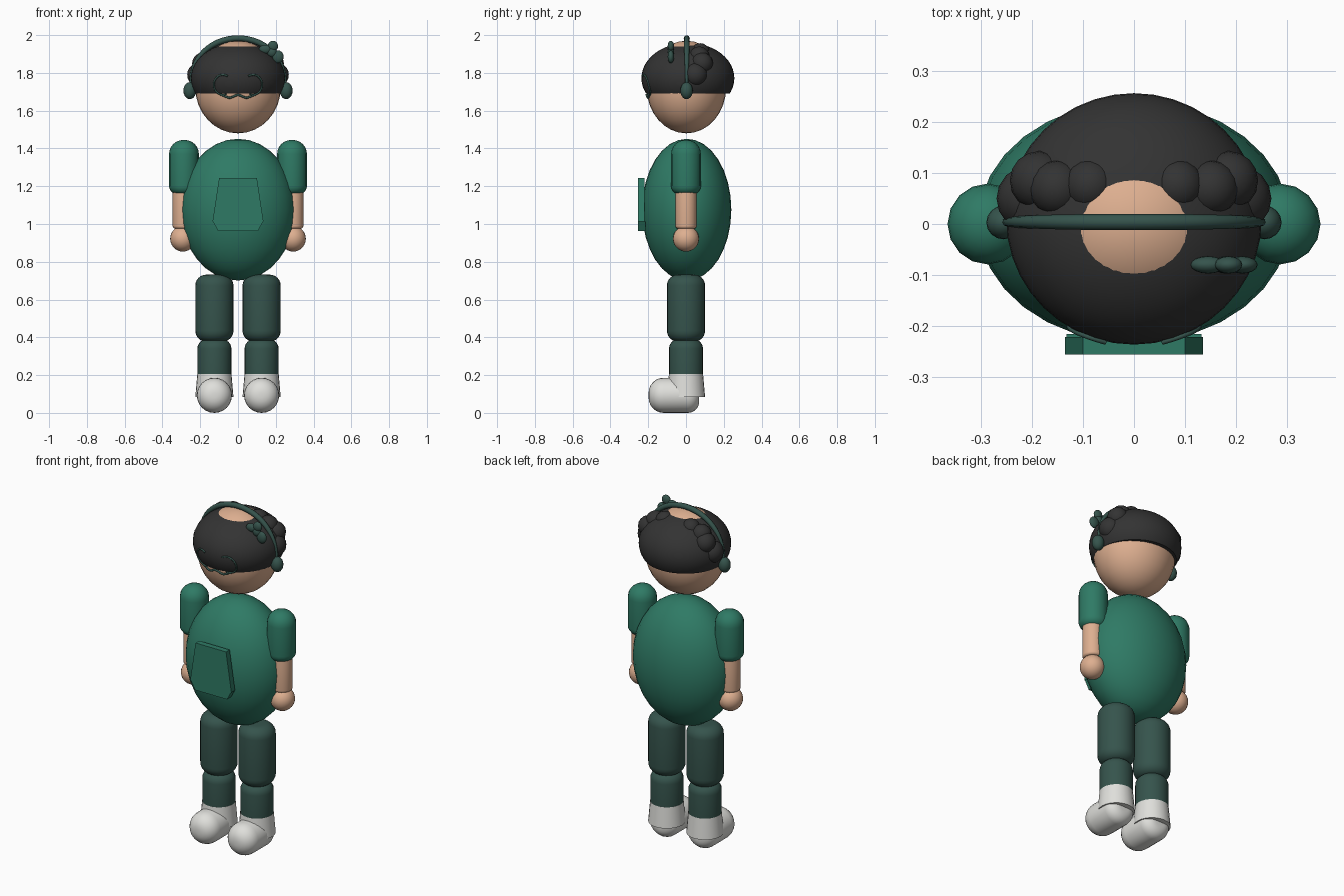
import bpy, bmesh, math
from mathutils import Vector, Matrix

if "Cube" in bpy.data.objects:
    bpy.data.objects.remove(bpy.data.objects["Cube"])


def material(name, rgb):
    m = bpy.data.materials.new(name)
    m.diffuse_color = (*rgb, 1)
    m.use_nodes = True
    m.node_tree.nodes["Principled BSDF"].inputs["Base Color"].default_value = m.diffuse_color
    return m


GREEN = material("shirt green", (0.028, 0.195, 0.130))
DARK = material("dark green", (0.036, 0.088, 0.073))
SKIN = material("skin", (0.73, 0.43, 0.28))
HAIR = material("hair black", (0.033, 0.033, 0.033))
WHITE = material("shoe white", (0.74, 0.74, 0.71))


def finish(name, bm, mat, angle=40):
    bmesh.ops.recalc_face_normals(bm, faces=bm.faces)
    me = bpy.data.meshes.new(name)
    bm.to_mesh(me)
    bm.free()
    me.materials.append(mat)
    ob = bpy.data.objects.new(name, me)
    bpy.context.collection.objects.link(ob)
    bpy.ops.object.select_all(action='DESELECT')
    ob.select_set(True)
    bpy.context.view_layer.objects.active = ob
    bpy.ops.object.shade_smooth_by_angle(angle=math.radians(angle))
    return ob


def ellipsoid(name, c, r, mat, seg=32, rings=16, cut_z=None):
    bm = bmesh.new()
    bmesh.ops.create_uvsphere(bm, u_segments=seg, v_segments=rings, radius=1,
                              matrix=Matrix.Translation(c) @ Matrix.Diagonal((*r, 1)))
    if cut_z is not None:
        bmesh.ops.bisect_plane(bm, geom=bm.verts[:] + bm.edges[:] + bm.faces[:],
                               plane_co=(0, 0, cut_z), plane_no=(0, 0, -1), clear_outer=True)
        bmesh.ops.holes_fill(bm, edges=[e for e in bm.edges if e.is_boundary], sides=0)
    return finish(name, bm, mat)


def lathe(name, profile, mat, matrix, seg=24):
    """Spin (radius, height) points around local z."""
    bm = bmesh.new()
    vs = [bm.verts.new((r, 0, z)) for r, z in profile]
    es = [bm.edges.new(p) for p in zip(vs, vs[1:])]
    bmesh.ops.spin(bm, geom=vs + es, cent=(0, 0, 0), axis=(0, 0, 1),
                   angle=math.tau, steps=seg, use_duplicate=False)
    bmesh.ops.remove_doubles(bm, verts=bm.verts, dist=1e-5)
    bmesh.ops.transform(bm, matrix=matrix, verts=bm.verts)
    return finish(name, bm, mat)


def rounded(length, r, low, high, n=6):
    """Profile of a cylinder with rounded ends of given sizes."""
    q = [i * math.pi / 2 / n for i in range(n + 1)]
    pts = [(0, 0)] if low < r else []
    pts += [(r - low + low * math.sin(a), low - low * math.cos(a)) for a in q]
    pts += [(r - high + high * math.cos(a), length - high + high * math.sin(a)) for a in q]
    return pts + ([(0, length)] if high < r else [])


def tube(name, pts, radius, mat, taper=None):
    cu = bpy.data.curves.new(name, 'CURVE')
    cu.dimensions = '3D'
    cu.bevel_depth = radius
    cu.bevel_resolution = 2
    cu.use_fill_caps = True
    sp = cu.splines.new('POLY')
    sp.points.add(len(pts) - 1)
    for i, p in enumerate(pts):
        sp.points[i].co = (*p, 1)
        sp.points[i].radius = taper[i] if taper else 1
    sp.use_smooth = True
    cu.materials.append(mat)
    ob = bpy.data.objects.new(name, cu)
    bpy.context.collection.objects.link(ob)


def prism(name, outline, y0, y1, mat):
    bm = bmesh.new()
    f = bm.faces.new([bm.verts.new((x, y0, z)) for x, z in outline])
    new = bmesh.ops.extrude_face_region(bm, geom=[f])['geom']
    bmesh.ops.translate(bm, vec=(0, y1 - y0, 0),
                        verts=[v for v in new if isinstance(v, bmesh.types.BMVert)])
    return finish(name, bm, mat)


# Torso with a raised plain chest plate
ellipsoid("torso", (0, 0.004, 1.076), (0.305, 0.236, 0.375), GREEN)
prism("chest_plate", [(-0.1, 1.243), (0.1, 1.243), (0.135, 1.012), (-0.135, 1.012)],
      -0.255, -0.221, GREEN)
prism("chest_plate_base", [(-0.132, 1.012), (0.132, 1.012), (0.105, 0.962), (-0.105, 0.962)],
      -0.253, -0.215, GREEN)

# Head and hair cap, with the crown of the head showing through
ellipsoid("head", (0, 0.002, 1.725), (0.227, 0.211, 0.245), SKIN)
HC, HR = Vector((0, 0.01, 1.772)), Vector((0.25, 0.246, 0.187))
ellipsoid("hair", HC, HR, HAIR, 40, 24, cut_z=1.69)

# Curls along the sides and across the back of the crown
for i, (x, y, z, r) in enumerate([(0.205, 0.05, 1.79, 0.064), (0.185, 0.085, 1.85, 0.058),
                                  (0.15, 0.07, 1.885, 0.055), (0.085, 0.075, 1.905, 0.052)]):
    for s, side in ((1, "right"), (-1, "left")):
        ellipsoid(f"hair_curl_{side}_{i + 1}", (s * x, y, z), (r, r, r), HAIR, 16, 10)

# Headband: an arch from ear to ear, widest at the crown
N = 28
arch, width = [], []
for i in range(N + 1):
    a = math.pi * i / N
    arch.append((0.25 * math.cos(a), 0.004, 1.735 + 0.248 * math.sin(a) ** 0.9))
    width.append(0.5 + 0.5 * math.sin(a))
tube("headband", arch, 0.016, DARK, width)

# Flower on the band
for i, (x, z, rx, rz) in enumerate([(0.145, 1.925, 0.034, 0.024), (0.185, 1.942, 0.027, 0.028),
                                    (0.212, 1.885, 0.030, 0.034), (0.18, 1.91, 0.026, 0.026)]):
    ellipsoid(f"flower_petal_{i + 1}", (x, -0.08, z), (rx, 0.017, rz), DARK, 16, 10)


def on_face(x, z):
    """Point just in front of the hair and face surfaces."""
    ys = []
    for c, r in ((HC, HR), (Vector((0, 0.002, 1.725)), Vector((0.227, 0.211, 0.245)))):
        k = 1 - ((x - c.x) / r.x) ** 2 - ((z - c.z) / r.z) ** 2
        ys.append(c.y - r.y * math.sqrt(max(k, 0)))
    return (x, min(ys) - 0.002, z)


# Spectacles: open rims joined by a low bridge
for s, side in ((1, "right"), (-1, "left")):
    rim = []
    for i in range(21):
        a = math.radians(120 - 230 * i / 20)
        rim.append(on_face(s * (0.08 + 0.048 * math.cos(a)), 1.737 + 0.053 * math.sin(a)))
    tube(f"spectacle_rim_{side}", rim, 0.005, DARK)
tube("spectacle_bridge", [on_face(-0.09 + 0.18 * i / 12,
                                  1.676 + 0.008 * math.cos(math.pi * (i - 6) / 3))
                          for i in range(13)], 0.006, DARK)

# Limbs, mirrored left and right
for s, side in ((1, "right"), (-1, "left")):
    def at(x, z, y=0):
        return Matrix.Translation((s * x, y, z))

    ellipsoid(f"earpiece_{side}", (s * 0.255, 0.003, 1.706), (0.034, 0.033, 0.045), DARK, 16, 10)

    # Arm
    lathe(f"sleeve_{side}", rounded(0.288, 0.079, 0.045, 0.075), GREEN, at(0.286, 1.157), 16)
    lathe(f"forearm_{side}", rounded(0.21, 0.056, 0.015, 0.015), SKIN, at(0.29, 0.975))
    ellipsoid(f"hand_{side}", (s * 0.292, 0, 0.922), (0.067, 0.069, 0.068), SKIN, 24, 14)

    # Leg
    lathe(f"thigh_{side}", rounded(0.355, 0.101, 0.058, 0.058), DARK, at(0.125, 0.377))
    lathe(f"shin_{side}", rounded(0.29, 0.09, 0.04, 0.05), DARK, at(0.125, 0.1))

    # Shoe: flared ankle cuff and a rounded foot lying along y
    lathe(f"shoe_cuff_{side}", [(0, 0.085), (0.101, 0.085), (0.0905, 0.206), (0, 0.206)],
          WHITE, at(0.125, 0))
    lathe(f"shoe_{side}", rounded(0.268, 0.093, 0.06, 0.08), WHITE,
          at(0.125, 0.093, 0.07) @ Matrix.Rotation(math.pi / 2, 4, 'X'))
